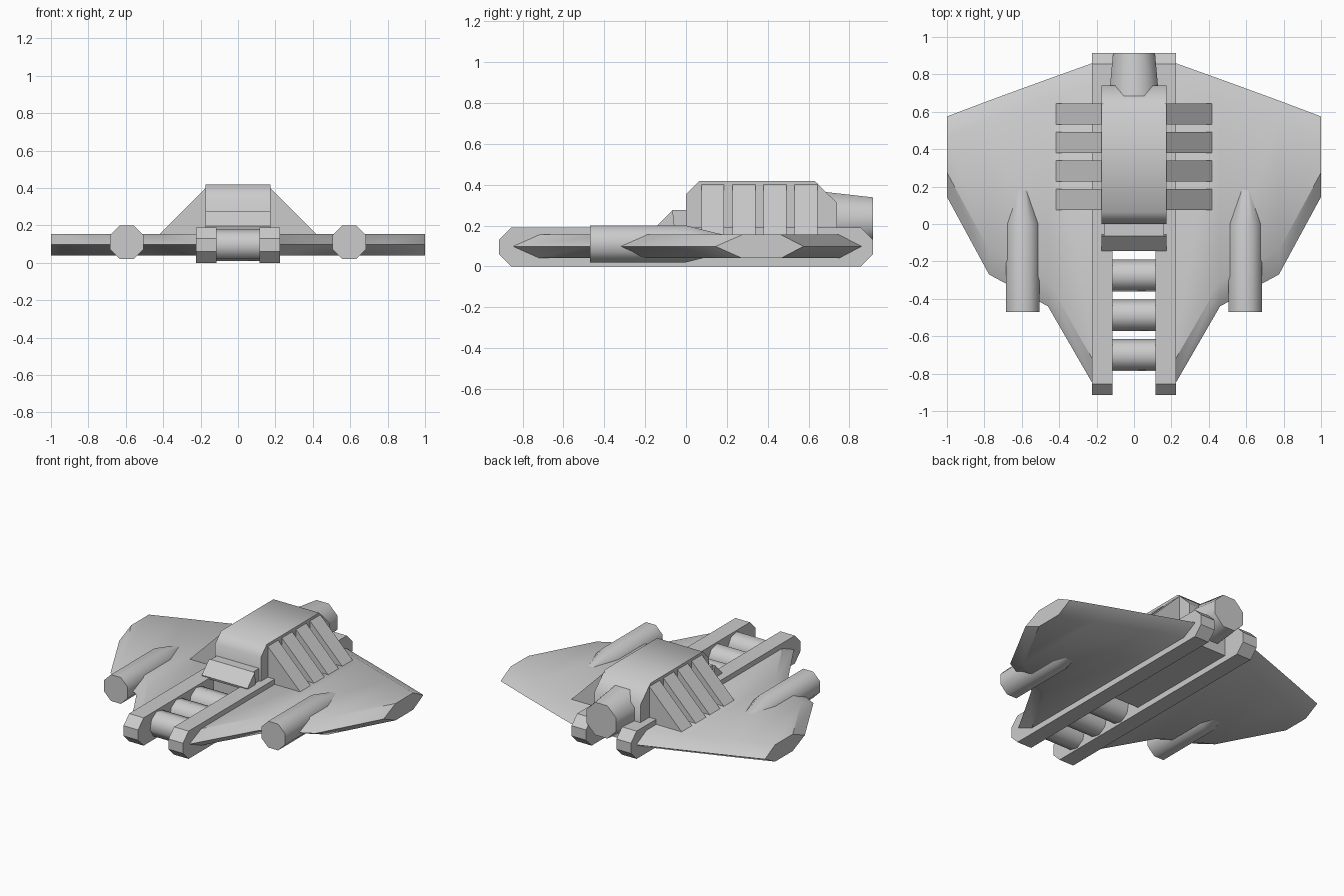
import bpy, math
from mathutils import Matrix, Vector

if "Cube" in bpy.data.objects:
    bpy.data.objects.remove(bpy.data.objects["Cube"])


def finish(name, verts, faces, smooth=0, mirror=False):
    me = bpy.data.meshes.new(name)
    me.from_pydata(verts, [], faces)
    ob = bpy.data.objects.new(name, me)
    bpy.context.collection.objects.link(ob)
    bpy.ops.object.select_all(action='DESELECT')
    bpy.context.view_layer.objects.active = ob
    ob.select_set(True)
    bpy.ops.object.mode_set(mode='EDIT')
    bpy.ops.mesh.select_all(action='SELECT')
    bpy.ops.mesh.normals_make_consistent(inside=False)
    bpy.ops.object.mode_set(mode='OBJECT')
    if smooth:
        bpy.ops.object.shade_smooth_by_angle(angle=math.radians(smooth))
    if mirror:
        ob.modifiers.new("Mirror", 'MIRROR')
    return ob


def loft(name, rings, **kw):
    """Skin a list of equal-length closed rings and cap both ends."""
    n = len(rings[0])
    verts = [p for r in rings for p in r]
    faces = [tuple(range(n)), tuple(range(len(verts) - n, len(verts)))]
    for k in range(len(rings) - 1):
        for i in range(n):
            j = (i + 1) % n
            faces.append((k*n + i, k*n + j, k*n + n + j, k*n + n + i))
    return finish(name, verts, faces, **kw)


def extrude_x(name, profile, x0, x1, **kw):
    return loft(name, [[(x, y, z) for y, z in profile] for x in (x0, x1)], **kw)


def octagon_y(x, y, z, flat):
    """Octagon ring facing y, given its flat-to-centre distance."""
    r = flat / math.cos(math.pi / 8)
    return [(x + r*math.cos(a), y, z + r*math.sin(a))
            for a in [math.pi/8 + i*math.pi/4 for i in range(8)]]


# Long side rails with chamfered ends
rail = [(-0.915, 0.06), (-0.915, 0.13), (-0.855, 0.19), (0.855, 0.19),
        (0.915, 0.13), (0.915, 0.06), (0.855, 0.0), (-0.855, 0.0)]
extrude_x("rail", rail, 0.115, 0.225, mirror=True)

# Wings: hexagonal sections with a sharp leading and trailing edge
sections = [(0.2, -0.89, 0.868), (0.46, -0.44, 0.775),
            (0.775, -0.27, 0.66), (1.0, 0.145, 0.575)]
rings = []
for x, f, b in sections:
    rings.append([(x, f, 0.098), (x, f + 0.13, 0.155), (x, b - 0.11, 0.155),
                  (x, b, 0.098), (x, b - 0.11, 0.04), (x, f + 0.13, 0.04)])
loft("wing", rings, smooth=35, mirror=True)

# Central hood
hood = [(0.0, 0.17), (0.0, 0.353), (0.065, 0.418), (0.63, 0.418),
        (0.74, 0.31), (0.74, 0.15), (0.06, 0.15)]
extrude_x("hood", hood, -0.173, 0.173, smooth=50)

# Narrow step and sloped nose plate ahead of the hood
extrude_x("nose_step", [(-0.065, 0.18), (-0.065, 0.275), (0.02, 0.275), (0.02, 0.18)],
          -0.16, 0.16)
extrude_x("nose_plate", [(-0.065, 0.275), (-0.145, 0.196), (-0.14, 0.18), (-0.055, 0.18)],
          -0.173, 0.173)

# Floor between the rails under the hood
extrude_x("underbody", [(-0.1, 0.04), (-0.1, 0.19), (0.74, 0.19), (0.74, 0.04)],
          -0.12, 0.12)

# Sloped side ribs
for i in range(4):
    y = 0.075 + i*0.152
    tri = [(0.165, 0.408), (0.42, 0.152), (0.165, 0.14)]
    loft("side_rib", [[(x, yy, z) for x, z in tri] for yy in (y, y + 0.112)], mirror=True)

# Rollers across the front opening
for yc in (-0.275, -0.488, -0.70):
    r = 0.0865
    ring = [(yc + r*math.cos(a), 0.095 + r*math.sin(a))
            for a in [math.radians(10 + 45*i) for i in range(8)]]
    extrude_x("front_roller", ring, -0.12, 0.12, smooth=50)

# Wing pods with a tapered rear
loft("wing_pod", [octagon_y(0.595, -0.47, 0.11, 0.09), octagon_y(0.595, 0.0, 0.11, 0.09),
                  octagon_y(0.595, 0.34, 0.11, 0.006)], smooth=50, mirror=True)

# Rear nozzle
loft("rear_nozzle", [octagon_y(0, 0.62, 0.232, 0.139), octagon_y(0, 0.915, 0.226, 0.112)],
     smooth=50)
